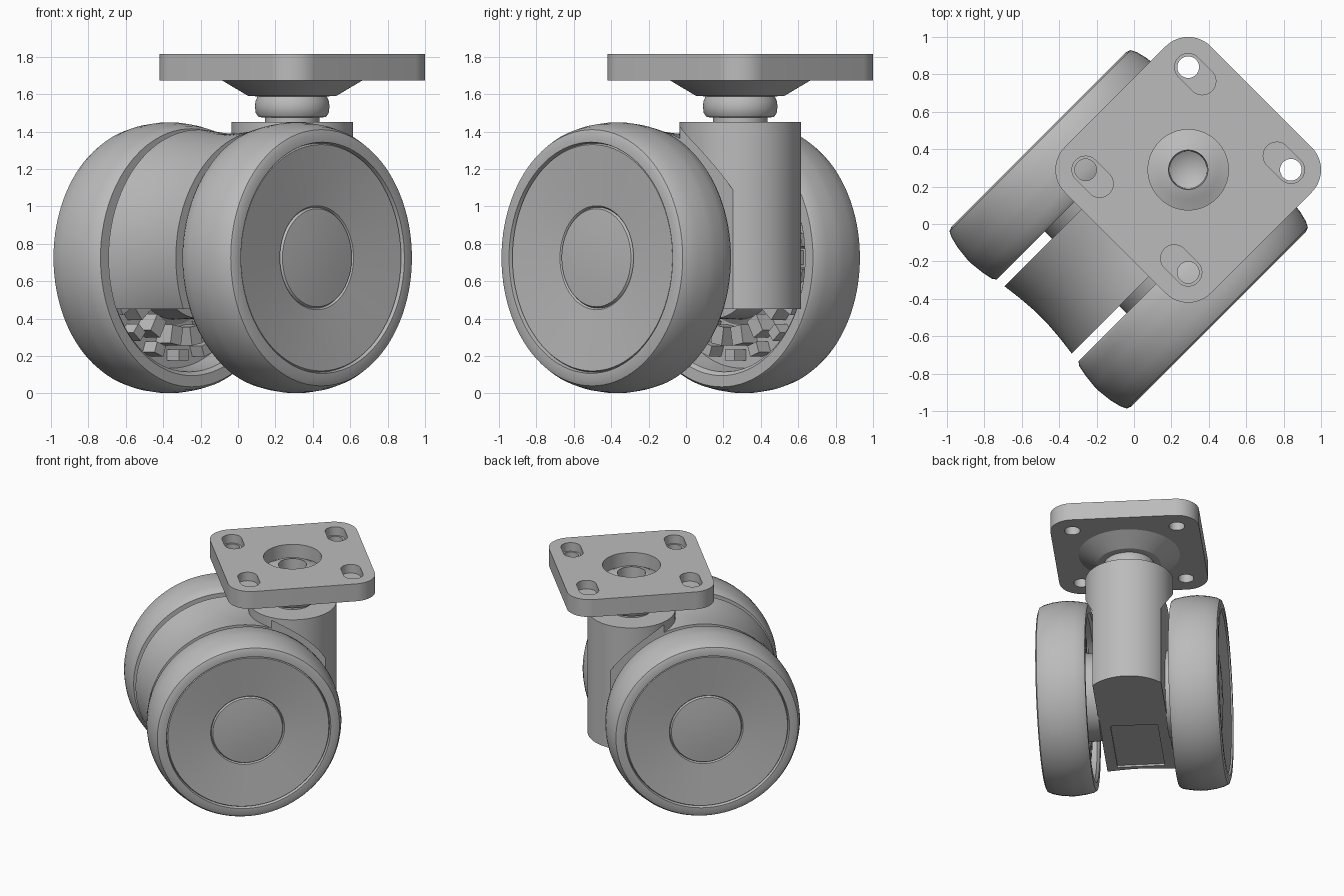
import bpy, bmesh, math
from mathutils import Matrix, Vector

cube = bpy.data.objects.get("Cube")
if cube:
    bpy.data.objects.remove(cube)

grey = bpy.data.materials.new("light grey")
grey.use_nodes = True
colour = (0.5, 0.5, 0.5, 1)
grey.diffuse_color = colour
grey.node_tree.nodes["Principled BSDF"].inputs["Base Color"].default_value = colour

# Whole caster is turned an eighth of a turn: local x runs along the wheels, y along the axle
TURN = Matrix.Rotation(math.radians(45), 4, 'Z')
AXLE = Vector((-0.04, 0, 0.725))
SWIVEL = Vector((0.41, 0, 0))


def finish(name, bm):
    bmesh.ops.remove_doubles(bm, verts=bm.verts, dist=1e-5)
    bmesh.ops.recalc_face_normals(bm, faces=bm.faces)
    mesh = bpy.data.meshes.new(name)
    bm.to_mesh(mesh)
    bm.free()
    mesh.materials.append(grey)
    obj = bpy.data.objects.new(name, mesh)
    obj.matrix_world = TURN
    bpy.context.collection.objects.link(obj)
    smooth(obj)
    return obj


def smooth(obj):
    for p in obj.data.polygons:
        p.use_smooth = True
    obj.data.set_sharp_from_angle(angle=math.radians(28))


def lathe(name, profile, place, steps=96):
    """Spin (radius, height) points about z, then place the result."""
    bm = bmesh.new()
    verts = [bm.verts.new((r, 0, h)) for r, h in profile]
    edges = [bm.edges.new(pair) for pair in zip(verts, verts[1:])]
    bmesh.ops.spin(bm, geom=verts + edges, axis=(0, 0, 1), cent=(0, 0, 0),
                   angle=2 * math.pi, steps=steps)
    bmesh.ops.remove_doubles(bm, verts=bm.verts, dist=1e-5)
    bm.transform(place)
    return finish(name, bm)


def prism(name, outline, z0, z1):
    """Extrude a plan outline upward."""
    bm = bmesh.new()
    face = bm.faces.new([bm.verts.new((x, y, z0)) for x, y in outline])
    new = bmesh.ops.extrude_face_region(bm, geom=[face])["geom"]
    bmesh.ops.translate(bm, vec=(0, 0, z1 - z0),
                        verts=[v for v in new if isinstance(v, bmesh.types.BMVert)])
    return finish(name, bm)


def hull_outline(centres, radius, arc):
    """Rounded outline around counter-clockwise centres; each gets an equal arc."""
    pts = []
    span = 2 * math.pi / len(centres)
    for i, (x, y, start) in enumerate(centres):
        for k in range(arc + 1):
            a = start + span * k / arc
            pts.append((x + radius * math.cos(a), y + radius * math.sin(a)))
    return pts if len(centres) > 1 else pts[:-1]


def rect(x0, x1, y0, y1):
    return [(x0, y0), (x1, y0), (x1, y1), (x0, y1)]


def cut(obj, cutters):
    for c in cutters:
        mod = obj.modifiers.new("cut", 'BOOLEAN')
        mod.operation, mod.solver, mod.object = 'DIFFERENCE', 'EXACT', c
        c.hide_render = True
    bpy.context.view_layer.update()
    graph = bpy.context.evaluated_depsgraph_get()
    mesh = bpy.data.meshes.new_from_object(obj.evaluated_get(graph))
    obj.modifiers.clear()
    obj.data = mesh
    for c in cutters:
        bpy.data.objects.remove(c)
    smooth(obj)


# Wheels: crowned tyre, dished outer face with domed cap, hollow inner face with hub
wheel_profile = [
    (0, .652), (.14, .648), (.262, .638), (.27, .625), (.278, .635), (.605, .668),
    (.612, .655), (.618, .68), (.66, .68), (.685, .67), (.7, .64), (.715, .58),
    (.724, .5), (.724, .46), (.716, .39), (.704, .33), (.69, .31), (.63, .31),
    (.61, .33), (.59, .46), (.36, .46), (.33, .44), (.325, .25), (0, .25)]
for side, label in ((1, "left_rear"), (-1, "right_front")):
    axis_turn = Matrix.Rotation(math.radians(-90 * side), 4, 'X')
    place = Matrix.Translation(AXLE) @ axis_turn
    lathe("wheel_" + label, wheel_profile, place)
    # Brake teeth inside the wheel
    bm = bmesh.new()
    count = 18
    for i in range(count * 2):
        inner = i % 2 == 0
        r, length, width, top = (.42, .1, .08, .35) if inner else (.52, .06, .07, .37)
        m = (Matrix.Rotation(math.pi * i / count, 4, 'Z')
             @ Matrix.Translation((r, 0, (top + .47) / 2))
             @ Matrix.Diagonal((length, width, .47 - top, 1)))
        bmesh.ops.create_cube(bm, size=1, matrix=m)
    bm.transform(place)
    finish("brake_teeth_" + label, bm)

# Hood between the wheels, slightly waisted, with a flat underside and shallow panel
across = Matrix.Translation(AXLE) @ Matrix.Rotation(math.radians(-90), 4, 'X')
hood = lathe("hood", [(0, -.255), (.685, -.255), (.672, -.15), (.664, -.05),
                      (.664, .05), (.672, .15), (.685, .255), (0, .255)], across)
cut(hood, [prism("under_cutter", rect(-1, 1, -1, 1), -.5, .45),
           prism("back_cutter", rect(.41, 1, -1, 1), -.6, 2),
           prism("panel_cutter", rect(-.61, .0, -.175, .175), .3, .465)])

# Swivel housing, cleared on both sides for the wheels
housing = lathe("swivel_housing", [(0, .45), (.325, .45), (.325, 1.45), (0, 1.45)],
                Matrix.Translation(SWIVEL))
cut(housing, [lathe("clearance_cutter", [(0, a), (.745, a), (.745, b), (0, b)], across)
              for a, b in ((.255, .9), (-.9, -.255))])

# Swivel neck: ball collar, flared seat and domed centre with a conical bore
lathe("swivel_neck", [
    (0, 1.58), (.1, 1.64), (.105, 1.75), (.16, 1.735), (.225, 1.7), (.375, 1.673),
    (.235, 1.59), (.185, 1.588), (.197, 1.56), (.199, 1.53), (.195, 1.5),
    (.18, 1.477), (.145, 1.475), (.145, 1.44), (0, 1.44)], Matrix.Translation(SWIVEL))

# Mounting plate with a centre opening and four slotted bolt holes
half, corner = .552, .17
c = half - corner
q = math.pi / 2
corners = [(SWIVEL.x + c, c, 0), (SWIVEL.x - c, c, q),
           (SWIVEL.x - c, -c, 2 * q), (SWIVEL.x + c, -c, 3 * q)]
plate = prism("mounting_plate", hull_outline(corners, corner, 12), 1.673, 1.815)
cutters = [prism("centre_cutter", hull_outline([(SWIVEL.x, 0, 0)], .215, 64), 1.5, 2)]
for sx in (1, -1):
    for sy in (1, -1):
        x, y = SWIVEL.x + sx * .388, sy * .388
        ends = sorted((y, y - sy * .106))
        cutters.append(prism("slot_cutter", hull_outline(
            [(x, ends[1], 0), (x, ends[0], math.pi)], .073, 16), 1.745, 2))
        cutters.append(prism("bolt_cutter", hull_outline([(x, y, 0)], .058, 32), 1.5, 1.9))
cut(plate, cutters)
